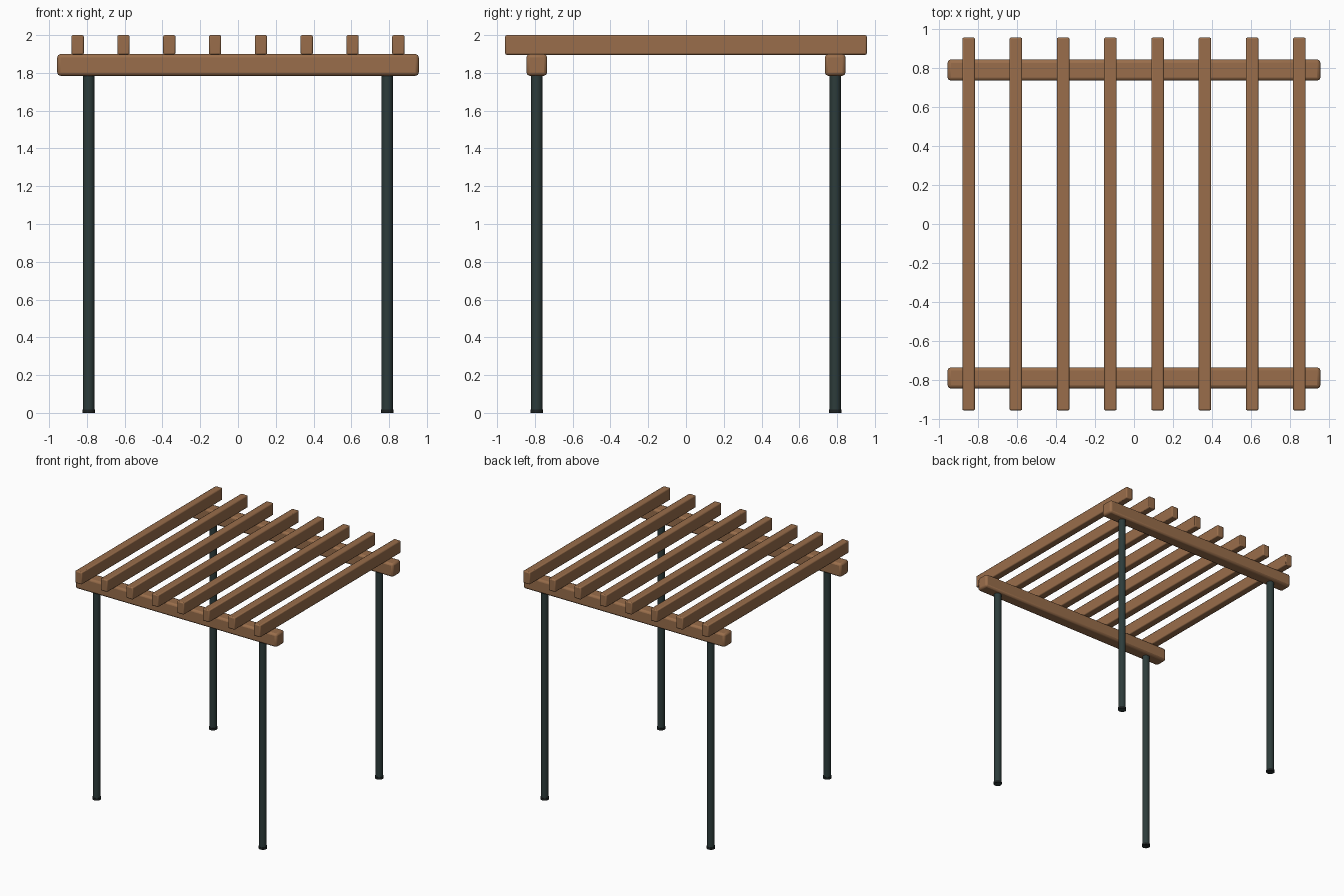
import bpy

if "Cube" in bpy.data.objects:
    bpy.data.objects.remove(bpy.data.objects["Cube"])

def material(name, color):
    m = bpy.data.materials.new(name)
    m.diffuse_color = (*color, 1)
    m.use_nodes = True
    m.node_tree.nodes["Principled BSDF"].inputs["Base Color"].default_value = m.diffuse_color
    return m

wood = material("warm_wood", (0.32, 0.155, 0.07))
metal = material("dark_green_metal", (0.026, 0.045, 0.043))
foot_mat = material("near_black", (0.012, 0.016, 0.016))

def timber(name, size, loc, bevel, segments):
    bpy.ops.mesh.primitive_cube_add(size=1, location=loc)
    o = bpy.context.object
    o.name = name
    o.scale = size
    bpy.ops.object.transform_apply(location=False, rotation=False, scale=True)
    b = o.modifiers.new("rounded_edges", 'BEVEL')
    b.width, b.segments = bevel, segments
    o.data.materials.append(wood)
    bpy.ops.object.shade_smooth_by_angle()

def tube(name, radius, z0, z1, x, y, mat):
    bpy.ops.mesh.primitive_cylinder_add(vertices=16, radius=radius, depth=z1 - z0,
                                        location=(x, y, (z0 + z1) / 2))
    o = bpy.context.object
    o.name = name
    o.data.materials.append(mat)
    bpy.ops.object.shade_smooth_by_angle()

# Posts with small foot caps
for x in (-0.79, 0.79):
    for y in (-0.79, 0.79):
        tube("post", 0.03, 0.0, 1.80, x, y, metal)
        tube("foot_cap", 0.034, 0.0, 0.018, x, y, foot_mat)

# Front and back beams
for y in (-0.79, 0.79):
    timber("beam", (1.914, 0.109, 0.115), (0, y, 1.842), 0.017, 2)

# Rafters across the beams
for i in range(8):
    x = -0.849 + i * 1.698 / 7
    timber("rafter", (0.065, 1.914, 0.104), (x, 0, 1.948), 0.008, 2)
